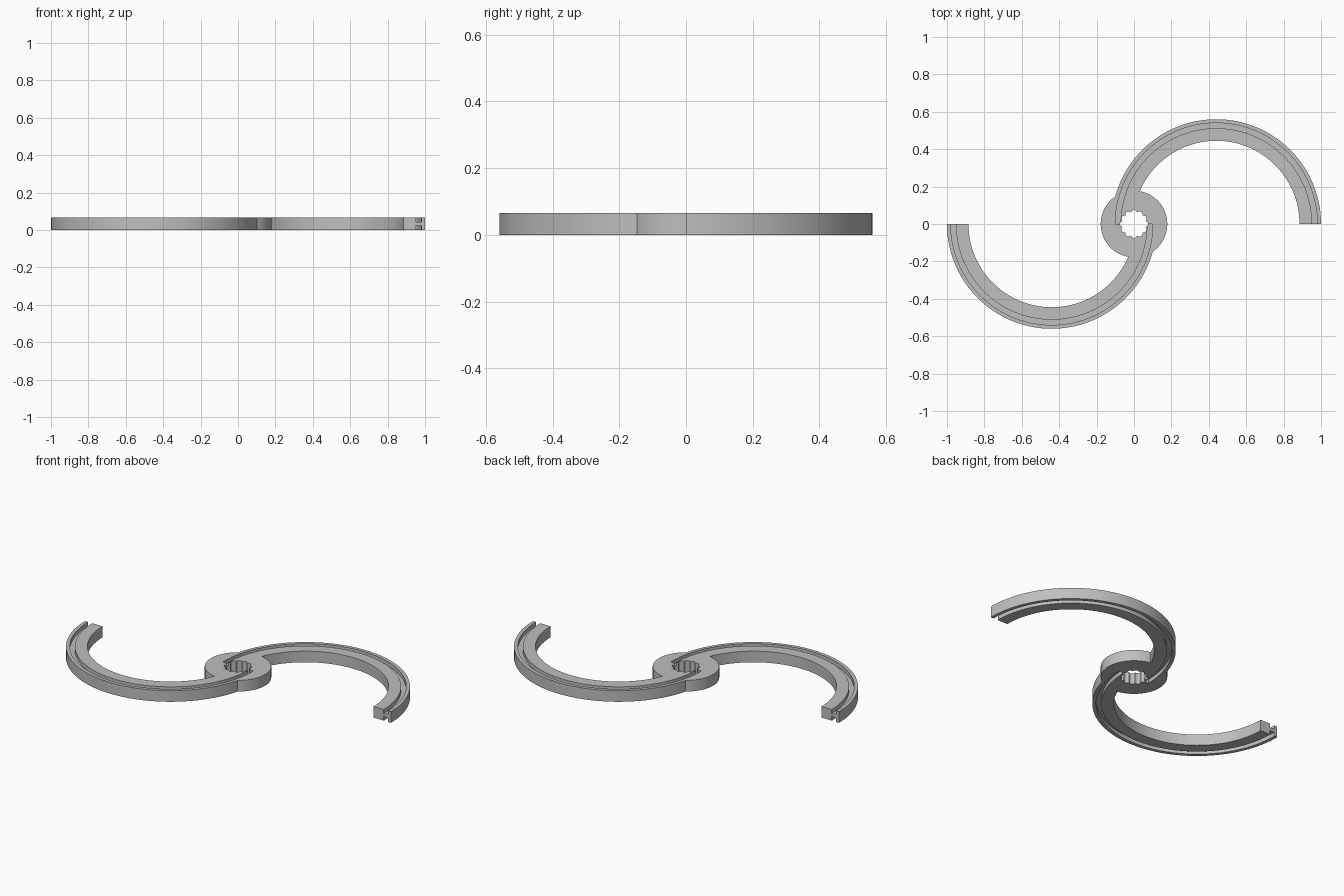
import bpy, bmesh
from math import sin, cos, pi, atan2, sqrt

HEIGHT, HUB = 0.066, 0.178
ARM_X, R_OUT, R_IN = 0.44, 0.56, 0.445      # centre and radii of each half-ring arm
GROOVE_IN, GROOVE_OUT, GROOVE_DEPTH = 0.512, 0.54, 0.024

cube = bpy.data.objects.get("Cube")
if cube:
    bpy.data.objects.remove(cube, do_unlink=True)

grey = bpy.data.materials.new("plain grey")
grey.use_nodes = True
colour = (0.52, 0.52, 0.52, 1)
grey.diffuse_color = colour
grey.node_tree.nodes["Principled BSDF"].inputs["Base Color"].default_value = colour


def arc(cx, r, a0, a1, n=72):
    steps = [a0 + (a1 - a0) * i / n for i in range(n + 1)]
    return [(cx + r * cos(a), r * sin(a)) for a in steps]


def half_turn(pts):
    return [(-x, -y) for x, y in pts]


def prism(name, pts, z0, z1):
    bm = bmesh.new()
    face = bm.faces.new([bm.verts.new((x, y, z0)) for x, y in pts])
    top = bmesh.ops.extrude_face_region(bm, geom=[face])["geom"]
    verts = [v for v in top if isinstance(v, bmesh.types.BMVert)]
    bmesh.ops.translate(bm, verts=verts, vec=(0, 0, z1 - z0))
    bmesh.ops.recalc_face_normals(bm, faces=bm.faces)
    mesh = bpy.data.meshes.new(name)
    bm.to_mesh(mesh)
    bm.free()
    mesh.materials.append(grey)
    obj = bpy.data.objects.new(name, mesh)
    bpy.context.collection.objects.link(obj)
    return obj


def cut(body, cutter):
    cutter.hide_render = True
    mod = body.modifiers.new("cut", "BOOLEAN")
    mod.operation, mod.solver, mod.object = "DIFFERENCE", "EXACT", cutter
    bpy.context.view_layer.objects.active = body
    bpy.ops.object.modifier_apply(modifier=mod.name)
    bpy.data.objects.remove(cutter, do_unlink=True)


def hub_crossing(r):
    x = (HUB ** 2 + ARM_X ** 2 - r ** 2) / (2 * ARM_X)
    return x, sqrt(HUB ** 2 - x ** 2)


# Body outline: outer arm arc, hub arc, inner arc of the opposite arm, then the same turned round
ox, oy = hub_crossing(R_OUT)
ix, iy = hub_crossing(R_IN)
half = arc(ARM_X, R_OUT, 0, atan2(oy, ox - ARM_X))
half += arc(0, HUB, atan2(oy, ox), atan2(-iy, -ix) + 2 * pi)[1:]
half += arc(-ARM_X, R_IN, atan2(-iy, ARM_X - ix), -pi)[1:]
body = prism("hub_with_spiral_arms", half + half_turn(half), 0, HEIGHT)

# Scalloped bore through the hub
bore = []
for i in range(96):
    a = 2 * pi * i / 96
    r = 0.064 + 0.011 * abs(cos(6 * a))
    bore.append((r * cos(a), r * sin(a)))
cut(body, prism("bore_cutter", bore, -0.05, 0.15))

# Curved grooves on the top and underside of both arms
groove = arc(ARM_X, GROOVE_OUT, -0.03, pi) + arc(ARM_X, GROOVE_IN, pi, -0.03)
for pts in (groove, half_turn(groove)):
    cut(body, prism("top_groove_cutter", pts, HEIGHT - GROOVE_DEPTH, 0.1))
    cut(body, prism("bottom_groove_cutter", pts, -0.05, GROOVE_DEPTH))

# Smooth curved walls with crisp rims
bpy.ops.object.select_all(action="DESELECT")
body.select_set(True)
bpy.context.view_layer.objects.active = body
bpy.ops.object.shade_smooth_by_angle(angle=pi / 6)
